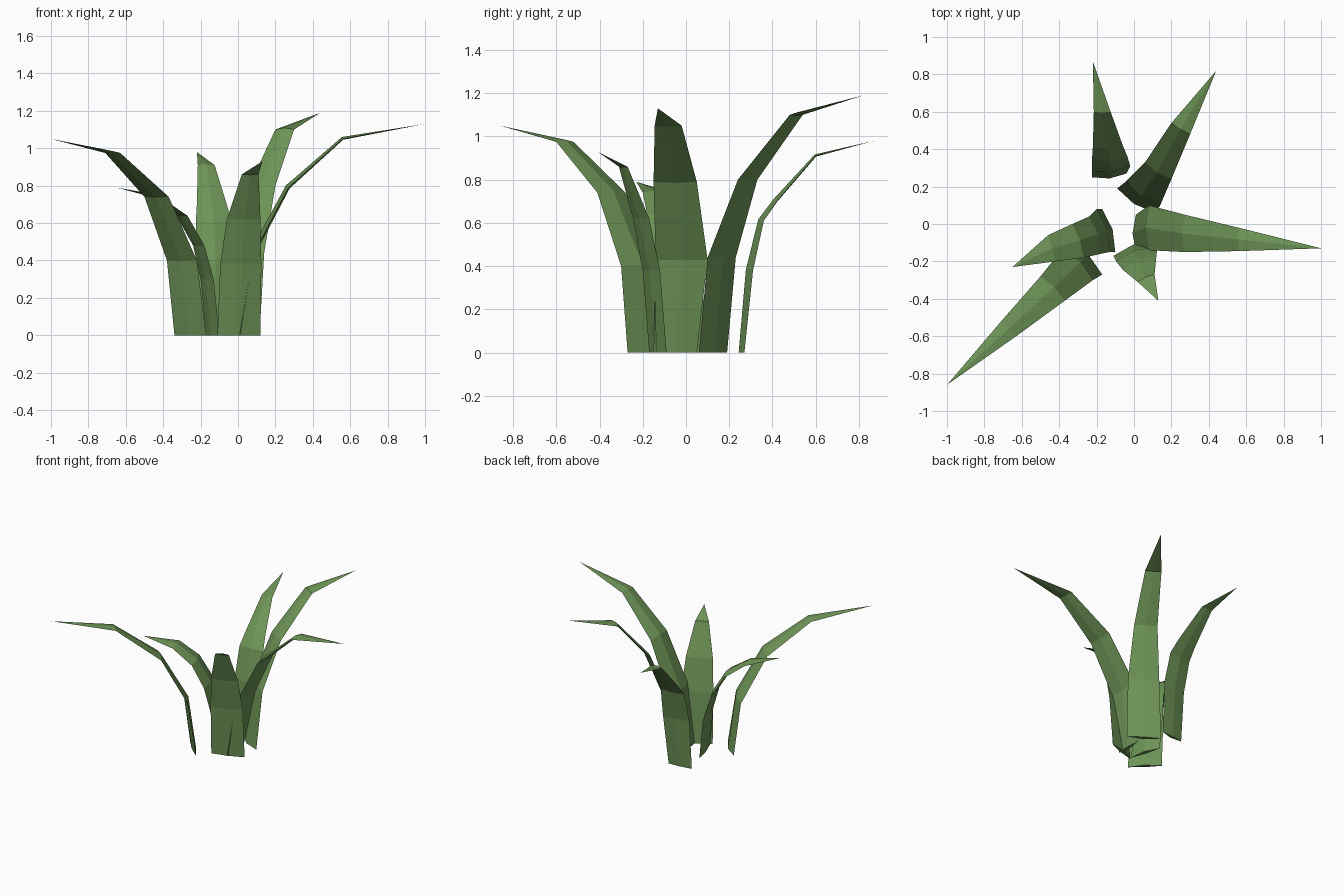
import bpy, bmesh
from mathutils import Vector

if "Cube" in bpy.data.objects:
    bpy.data.objects.remove(bpy.data.objects["Cube"])

leaf_green = bpy.data.materials.new("leaf green")
leaf_green.diffuse_color = (0.155, 0.30, 0.095, 1)
leaf_green.use_nodes = True
leaf_green.node_tree.nodes["Principled BSDF"].inputs["Base Color"].default_value = leaf_green.diffuse_color


def make_blade(name, stations, tip):
    """Folded leaf blade: each station is (left xy, right xy, z) seen from the plant's middle."""
    bm = bmesh.new()
    rings = []
    pts = [(Vector((*l, z)), Vector((*r, z))) for l, r, z in stations]
    mids = [(l + r) / 2 for l, r in pts] + [Vector(tip)]
    for i, (l, r) in enumerate(pts):
        # thin lens section, fuller on the side facing the plant's middle
        along = mids[i + 1] - mids[max(i - 1, 0)]
        inward = (r - l).cross(along).normalized()
        if inward.dot(Vector((mids[0].x, mids[0].y, -1))) > 0:
            inward.negate()
        w = (r - l).length
        # keep the root section level with the ground
        if i == 0:
            inward.z = 0
        section = (l, mids[i] + inward * w * 0.09, r, mids[i] - inward * w * 0.04)
        rings.append([bm.verts.new(p) for p in section])
    for a, b in zip(rings, rings[1:]):
        for k in range(4):
            n = (k + 1) % 4
            bm.faces.new((a[k], a[n], b[n], b[k]))
    # pointed tip and closed root
    end = bm.verts.new(tip)
    for k in range(4):
        bm.faces.new((rings[-1][k], rings[-1][(k + 1) % 4], end))
    bm.faces.new(rings[0])
    bmesh.ops.recalc_face_normals(bm, faces=bm.faces)
    mesh = bpy.data.meshes.new(name)
    bm.to_mesh(mesh)
    bm.free()
    mesh.materials.append(leaf_green)
    bpy.context.collection.objects.link(bpy.data.objects.new(name, mesh))


# Long blade arching to the right
make_blade("right_blade", [
    ((0.01, 0.05), (0.01, -0.15), 0),
    ((0.08, 0.10), (0.08, -0.14), 0.43),
    ((0.27, 0.05), (0.27, -0.15), 0.79),
    ((0.56, -0.02), (0.56, -0.145), 1.05)], (1.0, -0.13, 1.13))

# Long blade arching to the front left
make_blade("front_left_blade", [
    ((-0.34, -0.10), (-0.17, -0.27), 0),
    ((-0.38, -0.13), (-0.22, -0.30), 0.40),
    ((-0.50, -0.28), (-0.37, -0.41), 0.74),
    ((-0.71, -0.52), (-0.63, -0.60), 0.975)], (-1.0, -0.86, 1.05))

# Tall blade arching to the back right
make_blade("back_right_blade", [
    ((-0.09, 0.19), (0.115, 0.06), 0),
    ((-0.04, 0.23), (0.14, 0.10), 0.44),
    ((0.06, 0.33), (0.20, 0.24), 0.80),
    ((0.20, 0.54), (0.30, 0.48), 1.10)], (0.44, 0.82, 1.19))

# Slim blade arching to the back
make_blade("back_blade", [
    ((-0.225, 0.25), (-0.04, 0.27), 0),
    ((-0.225, 0.28), (-0.02, 0.31), 0.38),
    ((-0.225, 0.34), (-0.035, 0.36), 0.61),
    ((-0.22, 0.41), (-0.06, 0.42), 0.70),
    ((-0.215, 0.60), (-0.125, 0.60), 0.91)], (-0.22, 0.87, 0.98))

# Short blade bending to the left
make_blade("left_blade", [
    ((-0.17, 0.08), (-0.10, -0.15), 0),
    ((-0.20, 0.08), (-0.13, -0.15), 0.30),
    ((-0.24, 0.04), (-0.18, -0.16), 0.48),
    ((-0.33, 0.00), (-0.27, -0.18), 0.64),
    ((-0.46, -0.06), (-0.42, -0.20), 0.74)], (-0.65, -0.23, 0.79))

# Short upright blade at the front
make_blade("front_blade", [
    ((-0.11, -0.17), (0.12, -0.09), 0),
    ((-0.095, -0.20), (0.125, -0.12), 0.38),
    ((-0.06, -0.245), (0.12, -0.17), 0.62),
    ((0.02, -0.31), (0.11, -0.27), 0.86)], (0.13, -0.41, 0.93))
